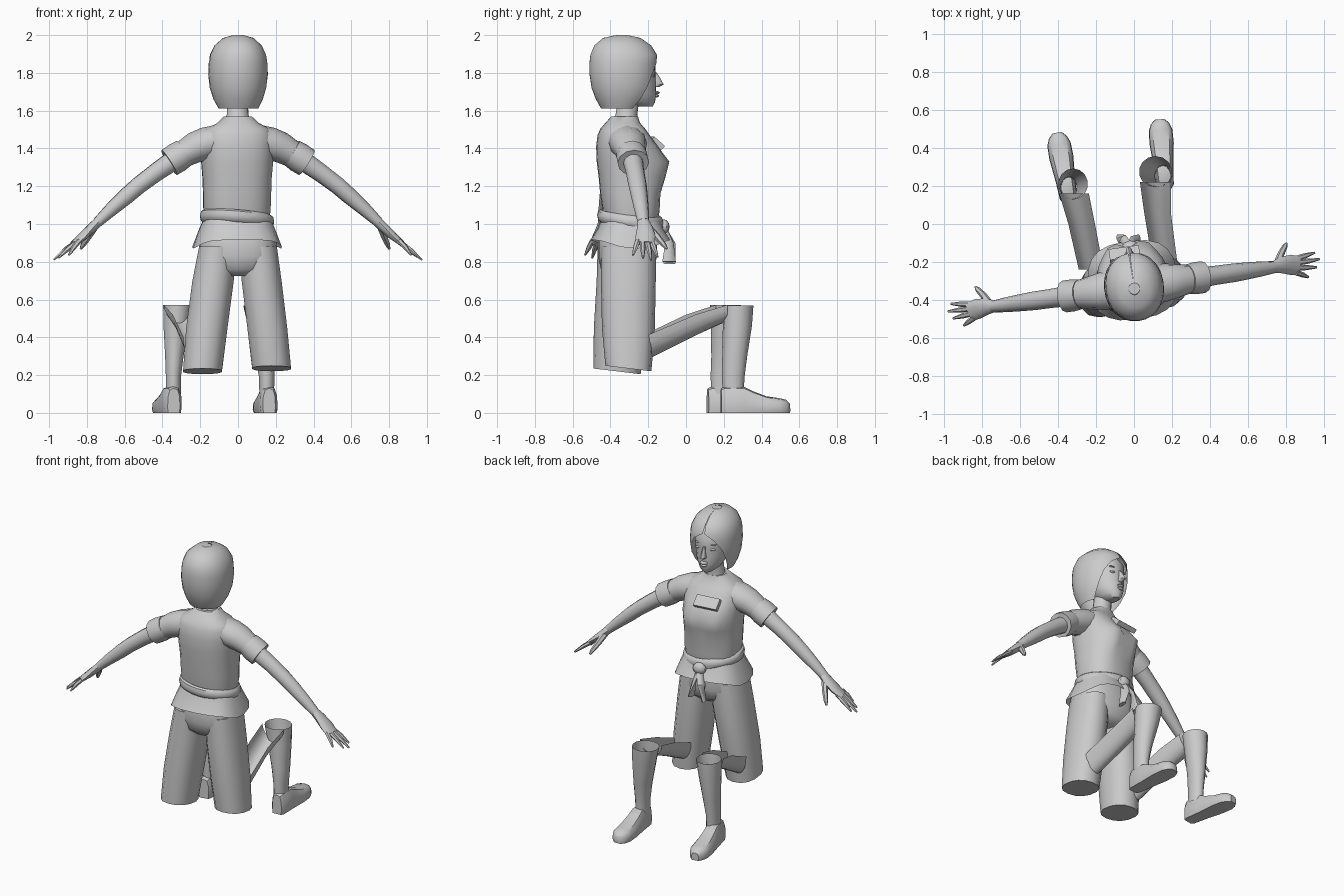
import bpy, bmesh, math
from mathutils import Vector, Matrix

gray = bpy.data.materials.new("plain_gray")
gray.diffuse_color = (0.6, 0.6, 0.6, 1)
# upper body is turned slightly about the spine
TURN = Matrix.Translation((0, -0.33, 0)) @ Matrix.Rotation(math.radians(8), 4, 'Z')


def loft(name, rings, closed=True, caps=True, turned=False, fix=True):
    """Skin a list of equal-length point rings."""
    bm = bmesh.new()
    vs = [[bm.verts.new(TURN @ Vector(p) if turned else Vector(p)) for p in r] for r in rings]
    n = len(vs[0])
    for a, b in zip(vs, vs[1:]):
        for j in range(n if closed else n - 1):
            k = (j + 1) % n
            bm.faces.new((a[j], a[k], b[k], b[j]))
    if caps:
        bm.faces.new(vs[0][::-1])
        bm.faces.new(vs[-1])
    if fix:
        bmesh.ops.recalc_face_normals(bm, faces=bm.faces)
    me = bpy.data.meshes.new(name)
    bm.to_mesh(me)
    bm.free()
    me.materials.append(gray)
    ob = bpy.data.objects.new(name, me)
    bpy.context.collection.objects.link(ob)
    return ob


def flat(cx, cy, z, rx, ry, n=16, e=1.0, gap=0.0):
    """Horizontal oval; e < 1 squares it, gap (degrees) opens it towards +y."""
    g = math.radians(gap)
    pts = []
    for i in range(n):
        f = i / n if gap == 0 else i / (n - 1)
        a = math.pi / 2 + g + f * (2 * math.pi - 2 * g)
        c, s = math.cos(a), math.sin(a)
        pts.append((cx + rx * math.copysign(abs(c) ** e, c), cy + ry * math.copysign(abs(s) ** e, s), z))
    return pts


def tube(name, path, n=10, caps=True, turned=True):
    """Tube along (x, y, z, horizontal radius, other radius) stations."""
    P = [Vector(p[:3]) for p in path]
    rings = []
    for i, p in enumerate(path):
        t = (P[min(i + 1, len(P) - 1)] - P[max(i - 1, 0)]).normalized()
        u = t.cross(Vector((0, 0, 1))).normalized()
        v = u.cross(t)
        rings.append([P[i] + u * p[3] * math.cos(2 * math.pi * k / n) + v * p[4] * math.sin(2 * math.pi * k / n)
                      for k in range(n)])
    return loft(name, rings, caps=caps, turned=turned)


def blob(name, c, r, n=10, m=6):
    """Ellipsoid in the turned body frame."""
    return loft(name, [flat(c[0], c[1], c[2] + r[2] * math.cos(math.pi * (i + 0.15) / (m + 0.3)),
                            r[0] * math.sin(math.pi * (i + 0.15) / (m + 0.3)),
                            r[1] * math.sin(math.pi * (i + 0.15) / (m + 0.3)), n) for i in range(m + 1)], turned=True)


# shirt torso: z, centre y, half width, half depth
TORSO = [(1.02, .04, .17, .14), (1.07, .04, .178, .148), (1.16, .035, .18, .157), (1.25, .035, .183, .165),
         (1.33, .03, .19, .17), (1.41, .015, .19, .158), (1.47, .0, .185, .135), (1.505, -.005, .165, .115),
         (1.535, -.005, .11, .09), (1.57, .005, .073, .07)]
rings = []
for z, cy, rx, ry in TORSO:
    ring = []
    for x, y, zz in flat(0, cy, z, rx, ry, 24, 0.82):
        if y > cy:  # bust
            y += 0.05 * math.exp(-((abs(x) - .085) / .06) ** 2 - ((z - 1.31) / .07) ** 2)
        ring.append((x, y, zz))
    rings.append(ring)
loft("shirt", rings, turned=True)

# neck, head and facial features
loft("neck", [flat(0, cy, z, r, r) for z, cy, r in
              ((1.53, .005, .075), (1.58, .015, .058), (1.68, .03, .056))], turned=True)
HEAD = [(1.622, .105, .03, .05), (1.645, .08, .062, .088), (1.69, .055, .09, .118), (1.74, .04, .103, .131),
        (1.80, .035, .112, .135), (1.87, .03, .115, .138), (1.93, .01, .09, .11)]
loft("head", [flat(0, cy, z, rx, ry, 20) for z, cy, rx, ry in HEAD], turned=True)
loft("nose", [flat(0, cy, z, rx, ry, 8) for z, cy, rx, ry in
              ((1.805, .165, .009, .009), (1.765, .178, .013, .022), (1.738, .18, .019, .034), (1.725, .168, .014, .02))],
     turned=True)
blob("upper_lip", (0, .172, 1.695), (.026, .022, .009))
blob("lower_lip", (0, .168, 1.678), (.022, .022, .009))
for s in (-1, 1):
    blob("eyelid", (s * .045, .148, 1.785), (.024, .014, .009))
    blob("eyebrow", (s * .047, .147, 1.82), (.028, .014, .004))

# bobbed hair: closed cap, then a shell that opens around the face
HAIR = [(1.999, -.01, .03, .035, 0.5), (1.985, -.01, .08, .10, 0.5), (1.945, -.005, .125, .152, 0.5),
        (1.895, 0, .148, .178, 2), (1.85, 0, .155, .182, 26), (1.79, 0, .157, .181, 42), (1.72, 0, .149, .17, 52),
        (1.66, -.005, .13, .142, 58), (1.612, -.015, .105, .105, 62)]
loft("hair", [flat(0, cy, z, rx, ry, 25, 0.95, g) for z, cy, rx, ry, g in HAIR], closed=False, caps=False, turned=True)
loft("hair_crown", [flat(0, -.01, z, r, r) for z, r in ((1.98, .05), (2.0, .03))], turned=True)

# arms
for s in (-1, 1):
    side = "right" if s > 0 else "left"

    def limb(part, path, n=10, caps=True):
        tube(side + "_" + part, [(s * p[0],) + tuple(p[1:]) for p in path], n, caps)

    limb("sleeve", [(.09, 0, 1.455, .105, .075), (.17, 0, 1.425, .10, .088), (.23, 0, 1.405, .088, .082),
                    (.31, 0, 1.36, .072, .068)], 12)
    limb("sleeve_cuff", [(.285, 0, 1.378, .078, .075), (.325, 0, 1.352, .084, .08), (.368, 0, 1.325, .084, .078),
                         (.362, 0, 1.329, .058, .056)], 12)
    limb("arm", [(.34, 0, 1.34, .055, .055), (.44, 0, 1.272, .05, .05), (.53, 0, 1.205, .049, .047),
                 (.60, 0, 1.145, .045, .045), (.68, 0, 1.075, .039, .037), (.75, 0, 1.01, .031, .028)])
    limb("palm", [(.74, 0, 1.018, .03, .027), (.78, .005, .98, .043, .026), (.83, 0, .935, .053, .022),
                  (.875, -.012, .897, .05, .015)])
    for f, (y0, x1, y1, z1) in enumerate(((.027, .965, .045, .825), (.005, .985, .008, .81),
                                          (-.02, .965, -.032, .82), (-.045, .915, -.078, .835))):
        limb("finger_%d" % (f + 1), [(.855, y0, .912, .015, .014), ((.86 + x1) / 2, (y0 + y1) / 2, (.915 + z1) / 2, .014, .013),
                                     (x1, y1, z1, .006, .005)], 6)
    limb("thumb", [(.765, .02, .985, .02, .022), (.79, .065, .935, .018, .019), (.815, .10, .89, .014, .014),
                   (.825, .115, .868, .006, .006)], 6)

# shirt tail flaring under the belt, with dipped side corners
rings = []
for z, rx, ry in ((1.03, .175, .15), (.975, .20, .17), (.915, .236, .207)):
    rings.append([(x, y, zz - (.045 * (abs(x) / rx) ** 6 if z < .95 else 0))
                  for x, y, zz in flat(0, .035, z, rx, ry, 20, 0.75)])
loft("shirt_tail", rings, caps=False, turned=True)

# tilted belt with knot and hanging ends
rings = []
for i in range(28):
    a = 2 * math.pi * i / 28
    ring = []
    for k in range(8):
        b = 2 * math.pi * k / 8
        d = .018 * math.cos(b)
        x, y = (.18 + d) * math.cos(a), .035 + (.157 + d) * math.sin(a)
        ring.append((x, y, 1.03 - .09 * x - .1 * y + .033 * math.sin(b)))
    rings.append(ring)
loft("belt", rings + [rings[0]], caps=False, turned=True)
blob("belt_knot", (.01, .212, .985), (.045, .032, .04))
for x, y, z in ((-.04, .25, .79), (.055, .235, .80)):
    tube("belt_end", [(.01, .21, .985, .02, .012), (x * .6, y + .005, .90, .028, .013), (x, y, z, .036, .014)], 6)

# chest badge
plate = [(-.105, .135, 1.44), (.055, .135, 1.44), (.055, .192, 1.39), (-.105, .192, 1.39)]
loft("chest_badge", [plate, [(x, y + .022, z + .022) for x, y, z in plate]], turned=True)

# trousers
loft("trouser_seat", [flat(cx, cy, z, rx, ry, 20, 0.8) for cx, cy, z, rx, ry in
                      ((0, -.3, 1.02, .165, .13), (0, -.31, .93, .20, .155), (0, -.31, .83, .212, .157),
                       (0, -.31, .76, .17, .14), (0, -.31, .725, .07, .10))])
LEGS = {
    "right": ((.108, -.305, .88, .10, .145), (.125, -.305, .7, .108, .145), (.155, -.305, .45, .108, .14),
              (.178, -.305, .235, .105, .122)),
    "left": ((-.108, -.32, .88, .10, .148), (-.132, -.325, .7, .112, .148), (-.165, -.345, .45, .112, .143),
             (-.188, -.365, .22, .105, .125))}
for side, st in LEGS.items():
    leg = [flat(*p, n=14, e=0.88) for p in st]
    leg[-1] = [(x, y, z - .12 * (y - st[-1][1])) for x, y, z in leg[-1]]
    loft(side + "_trouser_leg", leg)

# open folds from the hems to the knees, shins and shoes
LOWER = {
    "right": (((.165, -.22, .065), (.125, .05, .07), (.113, .22, .082)),
              ((.113, .275, .568, .087, .082), (.125, .272, .46, .075, .077), (.145, .258, .3, .055, .066),
               (.152, .25, .19, .042, .06), (.152, .25, .1, .04, .055)), (.165, .185), (.135, .55)),
    "left": (((-.225, -.24, .065), (-.275, .0, .07), (-.315, .16, .078)),
             ((-.32, .21, .57, .078, .082), (-.328, .208, .46, .068, .077), (-.337, .2, .3, .05, .066),
              (-.342, .19, .19, .041, .06), (-.342, .19, .1, .04, .055)), (-.34, .115), (-.405, .48))}
for side, (fold, shin, heel, toe) in LOWER.items():
    rings = []
    for (x, y, w), rim, deep in zip(fold, (.405, .52, .572), (.13, .11, .085)):
        rings.append([(x + w * math.cos(a), y, rim + deep * math.sin(a))
                      for a in [2 * math.pi - math.pi * k / 10 for k in range(11)]])
    loft(side + "_knee_fold", rings, closed=False, caps=False, fix=False)
    loft(side + "_shin", [flat(*p, n=14) for p in shin], caps=False)
    # shoe cross-sections from heel to toe: distance, half width, height
    d = Vector((toe[0] - heel[0], toe[1] - heel[1], 0))
    length = d.length
    d.normalize()
    w = Vector((d.y, -d.x, 0))
    rings = []
    for t, hw, h in ((0, .033, .13), (.02, .046, .14), (.12, .052, .14), (.17, .057, .115), (.24, .064, .088),
                     (.31, .062, .078), (.345, .048, .07), (length, .024, .05)):
        c = Vector((heel[0], heel[1], 0)) + d * t
        rings.append([c + w * hw * u + Vector((0, 0, h * v)) for u, v in
                      ((-.9, 0), (.9, 0), (1, .2), (.95, .65), (.65, .93), (0, 1), (-.65, .93), (-.95, .65), (-1, .2))])
    loft(side + "_shoe", rings)

# smooth shading with sharp creases kept
bpy.ops.object.select_all(action='SELECT')
bpy.context.view_layer.objects.active = bpy.context.selected_objects[0]
bpy.ops.object.shade_smooth_by_angle(angle=math.radians(42))
